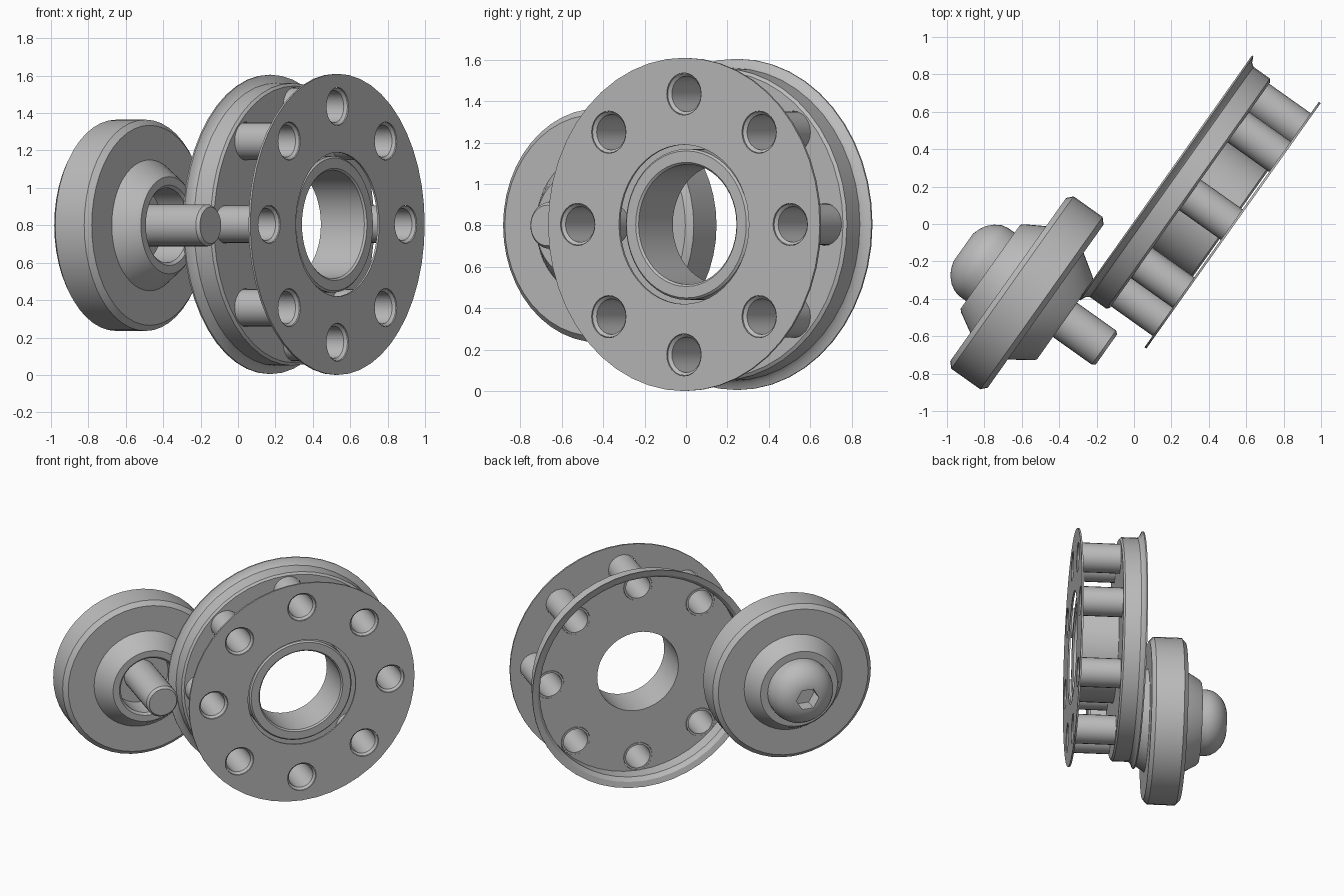
import bpy, bmesh, math
from mathutils import Matrix, Vector

if "Cube" in bpy.data.objects:
    bpy.data.objects.remove(bpy.data.objects["Cube"])

# Shared axle direction: local z points along the axle, local y points up
AX = Vector((0.815, -0.579, 0)).normalized()
SIDE = Vector((-AX.y, AX.x, 0))
UP = Vector((0, 0, 1))

grey = bpy.data.materials.new("plain_grey")
grey.diffuse_color = (0.5, 0.5, 0.5, 1)
grey.use_nodes = True
grey.node_tree.nodes["Principled BSDF"].inputs["Base Color"].default_value = grey.diffuse_color


def frame(x, y, z):
    m = Matrix((SIDE, UP, AX)).transposed().to_4x4()
    m.translation = (x, y, z)
    return m


def lathe(name, profile, mat, n=48, offset=(0, 0), smooth=30):
    """Turn a closed (radius, height) loop around local z."""
    bm = bmesh.new()
    rings = []
    for i in range(n):
        a = 2 * math.pi * i / n
        rings.append([bm.verts.new((offset[0] + r * math.cos(a),
                                    offset[1] + r * math.sin(a), h)) for r, h in profile])
    k = len(profile)
    for i in range(n):
        p, q = rings[i], rings[(i + 1) % n]
        for j in range(k):
            bm.faces.new((p[j], q[j], q[(j + 1) % k], p[(j + 1) % k]))
    bmesh.ops.remove_doubles(bm, verts=bm.verts, dist=1e-6)
    bmesh.ops.dissolve_degenerate(bm, edges=bm.edges, dist=1e-6)
    bmesh.ops.recalc_face_normals(bm, faces=bm.faces)
    me = bpy.data.meshes.new(name)
    bm.to_mesh(me)
    bm.free()
    ob = bpy.data.objects.new(name, me)
    bpy.context.collection.objects.link(ob)
    ob.matrix_world = mat
    me.materials.append(grey)
    if smooth:
        bpy.ops.object.select_all(action='DESELECT')
        ob.select_set(True)
        bpy.context.view_layer.objects.active = ob
        bpy.ops.object.shade_smooth_by_angle(angle=math.radians(smooth))
    return ob


def cut(target, cutter):
    mod = target.modifiers.new("cut", 'BOOLEAN')
    mod.operation = 'DIFFERENCE'
    mod.solver = 'EXACT'
    mod.object = cutter
    cutter.hide_render = True
    cutter.hide_viewport = True


def rod(r, z0, z1):
    return [(0, z0), (r, z0), (r, z1), (0, z1)]


# ---- Drive wheel: thin front plate, flared rear pan, hub and eight spacers ----
wheel = frame(0.532, -0.01, 0.805)
front_plate = lathe("front_plate", [(0.385, 0), (0.805, 0), (0.805, -0.012),
                                    (0.385, -0.012)], wheel)
rear_pan = lathe("rear_pan", [
    (0.29, -0.285), (0.74, -0.285), (0.755, -0.297), (0.755, -0.405),
    (0.77, -0.425), (0.80, -0.438), (0.80, -0.447), (0.76, -0.437),
    (0.735, -0.41), (0.735, -0.315), (0.29, -0.315)], wheel)
lathe("wheel_hub", [(0.29, -0.30), (0.365, -0.30), (0.365, -0.03),
                    (0.355, -0.02), (0.30, -0.02), (0.29, -0.03)], wheel)

for i in range(8):
    a = math.pi / 4 * i
    at = (0.63 * math.cos(a), 0.63 * math.sin(a))
    lathe(f"spacer_tube_{i + 1}", [(0.086, -0.318), (0.1, -0.318), (0.1, -0.006),
                                   (0.086, -0.02)], wheel, 24, at)
    hole_cutter = lathe(f"hole_cutter_{i + 1}", rod(0.102, -0.6, 0.2), wheel, 24, at, 0)
    cut(front_plate, hole_cutter)
    cut(rear_pan, hole_cutter)

# ---- Roller with tapered collars on both sides and a recessed front bore ----
roller = frame(-0.5725, -0.368, 0.80)
lathe("roller", [
    (0.105, 0.06), (0.2, 0.06), (0.2, 0.235), (0.215, 0.25), (0.26, 0.25), (0.275, 0.235),
    (0.35, 0.123), (0.535, 0.123), (0.565, 0.095), (0.565, -0.095),
    (0.535, -0.123), (0.35, -0.123), (0.29, -0.225), (0.275, -0.24),
    (0.105, -0.24)], roller)

# ---- Bolt: shaft, domed head and hexagonal socket ----
lathe("bolt_shaft", [(0, -0.25), (0.112, -0.25), (0.112, 0.505), (0.098, 0.522),
                     (0, 0.522)], roller, 32)
dome = [(0, -0.235), (0.224, -0.235), (0.224, -0.285), (0.216, -0.32), (0.195, -0.355),
        (0.165, -0.385), (0.13, -0.405), (0.09, -0.418), (0, -0.418)]
bolt_head = lathe("bolt_head", dome, roller)
cut(bolt_head, lathe("socket_cutter", rod(0.08, -0.6, -0.32), roller, 6, (0, 0), 0))
